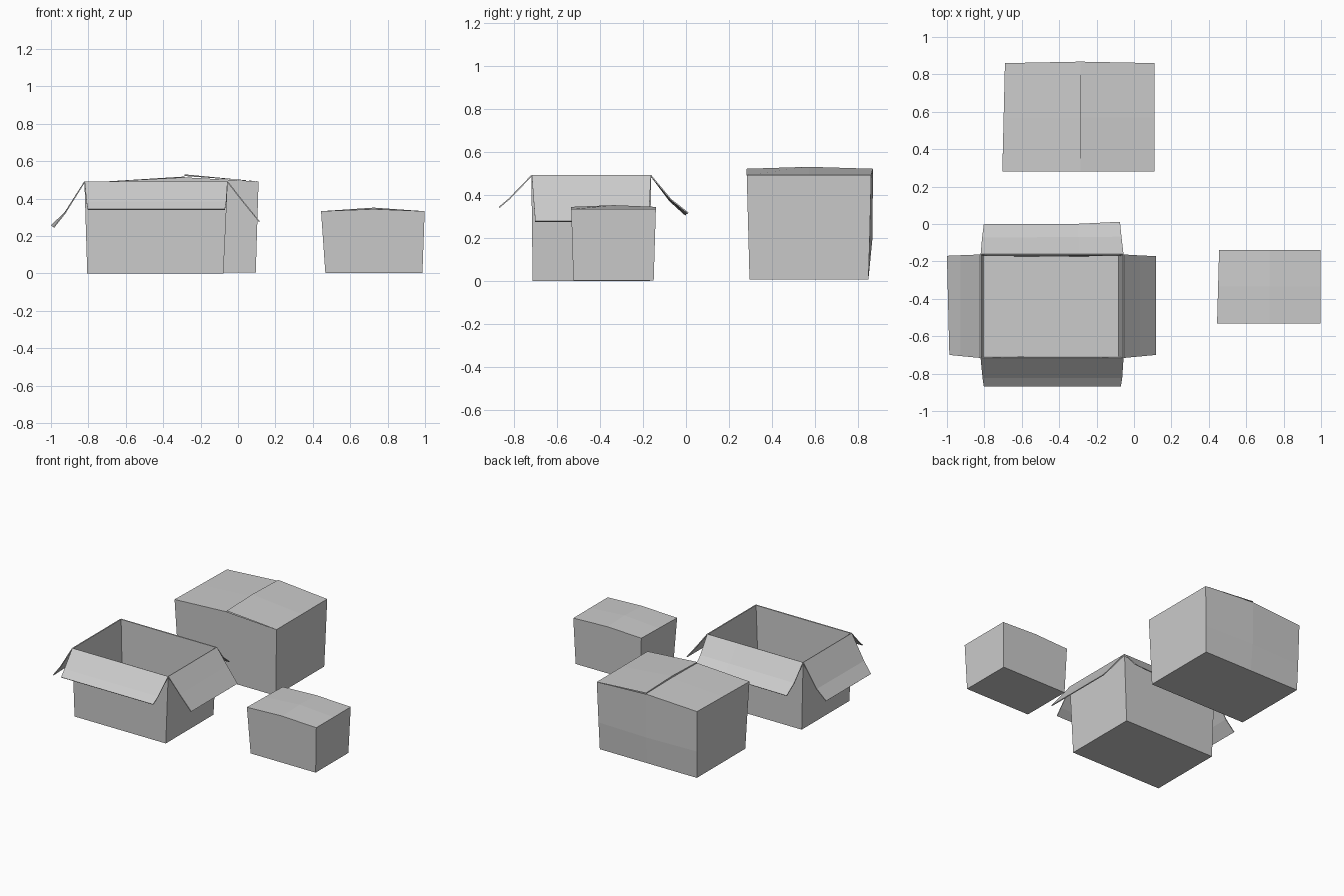
import bpy, bmesh

if "Cube" in bpy.data.objects:
    bpy.data.objects.remove(bpy.data.objects["Cube"])


def sheet(name, rows, closed=False, floor=False, tops=(), thickness=0.0):
    """Skin rows of points; optionally close round, cap the bottom and add lid sheets."""
    bm = bmesh.new()
    grid = [[bm.verts.new(p) for p in row] for row in rows]
    n = len(rows[0])
    for a, b in zip(grid, grid[1:]):
        for i in range(n if closed else n - 1):
            j = (i + 1) % n
            bm.faces.new((a[i], a[j], b[j], b[i]))
    if floor:
        bm.faces.new(grid[0][::-1])
    for top in tops:
        verts = [[bm.verts.new(p) for p in row] for row in top]
        for a, b in zip(verts, verts[1:]):
            for i in range(len(a) - 1):
                bm.faces.new((a[i], a[i + 1], b[i + 1], b[i]))
    bmesh.ops.remove_doubles(bm, verts=bm.verts, dist=0.0005)
    if not thickness:
        bmesh.ops.recalc_face_normals(bm, faces=bm.faces)
    me = bpy.data.meshes.new(name)
    bm.to_mesh(me)
    bm.free()
    ob = bpy.data.objects.new(name, me)
    bpy.context.collection.objects.link(ob)
    if thickness:
        mod = ob.modifiers.new("card", 'SOLIDIFY')
        mod.thickness = thickness
    return ob


def ring(x0, x1, y0, y1, z, xm=None, lift=0.0, bulge=0.0, skew=0.0):
    """Rectangle, counter-clockwise from front left, with mid points front and back."""
    xm = (x0 + x1) / 2 if xm is None else xm
    return [(x0 - skew, y0, z), (xm, y0, z + lift), (x1, y0, z),
            (x1, y1, z), (xm, y1 + bulge, z + lift), (x0, y1, z)]


def lid_half(edge, mid, peak, ym, crown):
    """One half of a lid: outer edge pair and seam pair, crowned along the seam."""
    (e0, e1), (m0, m1) = edge, mid
    ec = ((e0[0] + e1[0]) / 2, ym, e0[2])
    m0, m1 = (m0[0], m0[1], peak), (m1[0], m1[1], peak)
    return [[e0, m0], [ec, (m0[0], ym, peak + crown)], [e1, m1]]


# Large closed box, its right lid flap standing slightly above the left one
top = ring(-0.69, 0.11, 0.282, 0.86, 0.492, -0.287, 0.022, 0.008, 0.014)
large_rows = [ring(-0.68, 0.095, 0.295, 0.847, 0.006, -0.287),
              ring(-0.685, 0.101, 0.29, 0.853, 0.2, -0.287, bulge=0.013, skew=0.004),
              top]
seam = (top[1], top[4])
left_lid = lid_half((top[0], top[5]), seam, top[1][2], 0.57, 0.004)
right_lid = lid_half((top[2], top[3]), seam, 0.521, 0.57, 0.009)
step = [[r[1] for r in left_lid], [r[1] for r in right_lid]]
sheet("large_closed_box", large_rows, True, True, (left_lid, right_lid, step))

# Small closed box
top = ring(0.455, 0.998, -0.533, -0.14, 0.333, 0.725, 0.011, 0.0, 0.011)
small_rows = [ring(0.467, 0.986, -0.523, -0.15, 0.002, 0.725), top]
seam = (top[1], top[4])
sheet("small_closed_box", small_rows, True, True,
      [lid_half((top[0], top[5]), seam, top[1][2], -0.335, 0.008),
       lid_half((top[2], top[3]), seam, top[1][2], -0.335, 0.008)])

# Open box body
sheet("open_box", [ring(-0.806, -0.078, -0.712, -0.168, 0.0),
                   ring(-0.821, -0.055, -0.718, -0.162, 0.49)],
      True, True, thickness=0.007)

# Folded-out flaps, each a bent sheet from the rim to the tip
flaps = {
    "front_flap": [[(-0.82, -0.716, 0.49), (-0.056, -0.716, 0.49)],
                   [(-0.81, -0.82, 0.382), (-0.063, -0.82, 0.382)],
                   [(-0.803, -0.867, 0.342), (-0.07, -0.867, 0.342)]],
    "back_flap": [[(-0.056, -0.164, 0.49), (-0.82, -0.164, 0.49)],
                  [(-0.067, -0.07, 0.378), (-0.812, -0.075, 0.372)],
                  [(-0.075, 0.01, 0.315), (-0.3, -0.001, 0.311), (-0.803, -0.002, 0.306)]],
    "left_flap": [[(-0.82, -0.163, 0.49), (-0.82, -0.716, 0.49)],
                  [(-0.925, -0.167, 0.325), (-0.925, -0.706, 0.322)],
                  [(-0.998, -0.17, 0.256), (-0.985, -0.70, 0.246)]],
    "right_flap": [[(-0.056, -0.716, 0.49), (-0.056, -0.163, 0.49)],
                   [(0.03, -0.708, 0.38), (0.03, -0.168, 0.38)],
                   [(0.115, -0.70, 0.276), (0.115, -0.172, 0.276)]],
}
for name, rows in flaps.items():
    # the middle crease point only exists on the warped tip of the back flap
    n = max(len(r) for r in rows)
    if n == 3:
        rows = [r if len(r) == 3 else
                [r[0], tuple(a + (b - a) * 0.31 for a, b in zip(*r)), r[1]] for r in rows]
    flap = sheet(name, rows, thickness=0.006)
    flap.modifiers["card"].offset = 0.0
